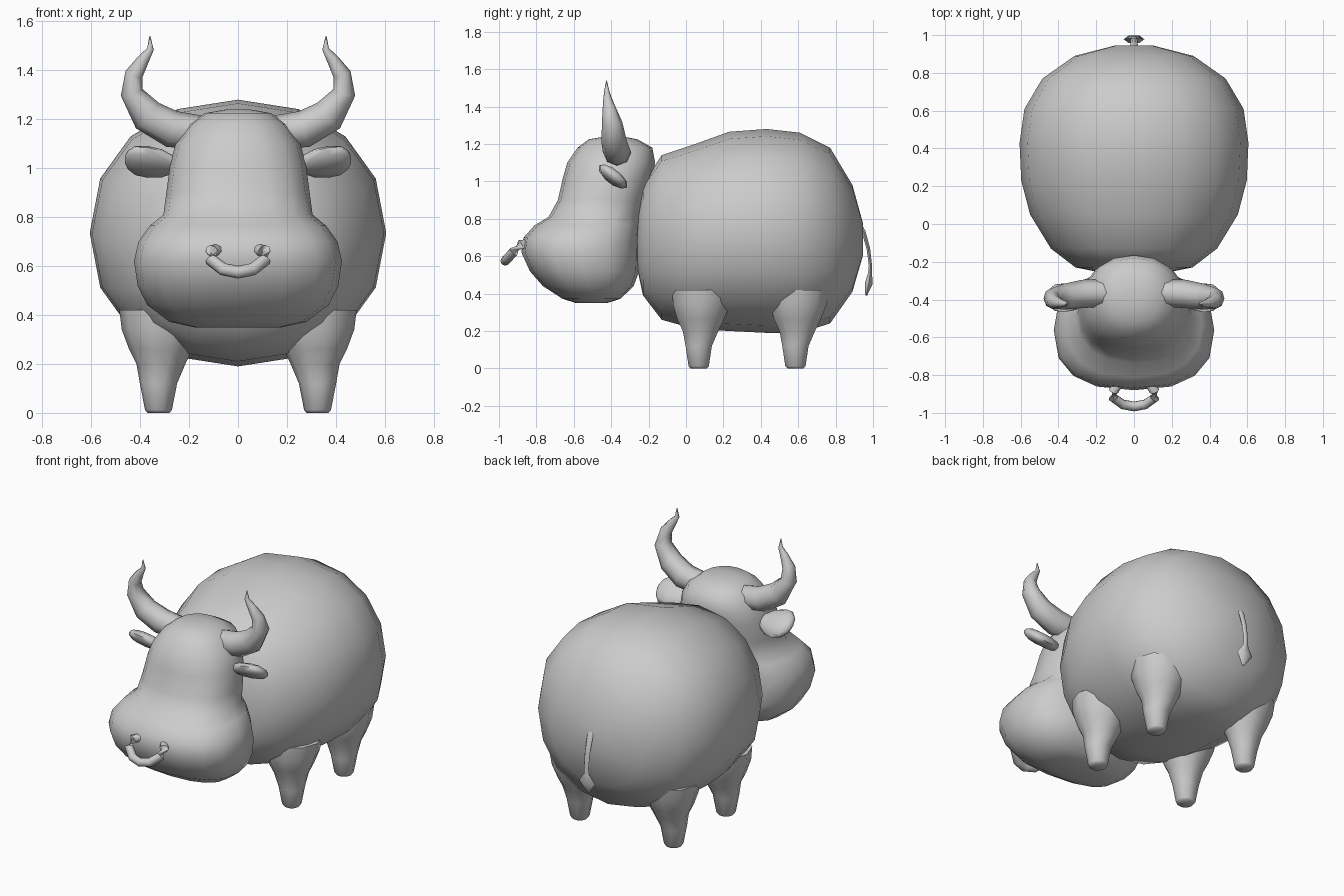
import bpy, bmesh
from math import cos, sin, pi, radians
from mathutils import Vector as V

X, Y, Z = V((1, 0, 0)), V((0, 1, 0)), V((0, 0, 1))


def ring(c, u, v, n=12, e=2.0):
    """Superellipse section around c with half axes u and v."""
    pts = []
    for i in range(n):
        a = 2 * pi * i / n
        s, t = [(abs(q) ** (2 / e) if abs(q) > 1e-6 else 0) * (1 if q > 0 else -1)
                for q in (cos(a), sin(a))]
        pts.append(V(c) + u * s + v * t)
    return pts


def loft(name, rings, side=1, angle=70):
    """Skin a list of sections, close both ends; side=-1 mirrors in x."""
    bm = bmesh.new()
    rows = [[bm.verts.new((p.x * side, p.y, p.z)) for p in r] for r in rings]
    n = len(rows[0])
    for a, b in zip(rows, rows[1:]):
        for i in range(n):
            j = (i + 1) % n
            bm.faces.new((a[i], a[j], b[j], b[i]))
    bm.faces.new(rows[0])
    bm.faces.new(rows[-1])
    bmesh.ops.recalc_face_normals(bm, faces=bm.faces)
    me = bpy.data.meshes.new(name)
    bm.to_mesh(me)
    bm.free()
    ob = bpy.data.objects.new(name, me)
    bpy.context.collection.objects.link(ob)
    bpy.context.view_layer.objects.active = ob
    bpy.ops.object.select_all(action='DESELECT')
    ob.select_set(True)
    bpy.ops.object.shade_smooth_by_angle(angle=radians(angle))
    return ob


def sweep(path, ref, n=8, e=2.0):
    """Sections (x, y, z, half width along ref, half depth) across a path."""
    pts = [V(p[:3]) for p in path]
    out = []
    for i, p in enumerate(path):
        t = (pts[min(i + 1, len(pts) - 1)] - pts[max(i - 1, 0)]).normalized()
        u = (ref - t * ref.dot(t)).normalized()
        out.append(ring(pts[i], u * p[3], t.cross(u) * p[4], n, e))
    return out


# Barrel body: y, half width, top, bottom
body = [(-.262, .15, .82, .54), (-.23, .31, .99, .39), (-.13, .44, 1.14, .26),
        (.05, .55, 1.20, .21), (.23, .597, 1.265, .20), (.43, .606, 1.28, .19),
        (.61, .58, 1.26, .19), (.77, .485, 1.18, .24), (.89, .315, .98, .41),
        (.945, .1, .78, .6)]
loft("body", [ring((0, y, (t + b) / 2), X * w, Z * (t - b) / 2, 16, 2.15)
              for y, w, t, b in body])

# Head with broad muzzle: z, half width, front y, back y, squareness
head = [(.35, .18, -.59, -.42, 2.3), (.372, .28, -.66, -.35, 2.4),
        (.44, .37, -.765, -.28, 2.5), (.52, .41, -.835, -.25, 2.5),
        (.62, .425, -.88, -.245, 2.5), (.70, .407, -.868, -.245, 2.5),
        (.765, .36, -.81, -.24, 2.5), (.81, .305, -.735, -.235, 2.4),
        (.90, .293, -.685, -.215, 2.4), (1.02, .277, -.658, -.18, 2.3),
        (1.10, .255, -.635, -.165, 2.2), (1.18, .2, -.58, -.18, 2.2),
        (1.225, .135, -.52, -.26, 2.1), (1.24, .05, -.43, -.34, 2)]
loft("head", [ring((0, (f + b) / 2, z), X * w, Y * (b - f) / 2, 16, e)
              for z, w, f, b, e in head])

# Paired parts
horn = [(.15, -.365, 1.145, .072, .07), (.27, -.37, 1.16, .075, .076),
        (.37, -.385, 1.215, .068, .07), (.435, -.395, 1.31, .055, .046),
        (.425, -.41, 1.385, .037, .037), (.385, -.42, 1.447, .022, .024),
        (.358, -.424, 1.487, .013, .014), (.36, -.425, 1.54, .002, .002)]
ear = [(.22, .03, .02), (.27, .05, .03), (.31, .082, .036), (.37, .096, .038),
       (.42, .088, .034), (.45, .055, .024), (.462, .02, .01)]
slant, thick = V((0, -.79, .61)), V((0, .61, .79))
leg = [(0, .045, .045, 0), (.012, .055, .057, 0), (.12, .076, .074, 0),
       (.2, .1, .1, .01), (.26, .13, .13, .01), (.34, .165, .16, .015),
       (.42, .18, .17, .02)]
for side, tag in ((1, "left"), (-1, "right")):
    loft(tag + "_horn", sweep(horn, Y), side)
    loft(tag + "_ear", [ring((x, -.39, 1.025 + (x - .36) * .1), slant * w, thick * d, 10)
                        for x, w, d in ear], side)
    for part, y0 in (("front", .068), ("rear", .585)):
        loft(f"{part}_{tag}_leg",
             [ring((.325 - o, y0 + o, z), X * a, Y * b, 10) for z, a, b, o in leg], side)

# Nose ring: half path mirrored into an open loop
half = [(0, -.966, .575), (.06, -.955, .587), (.11, -.92, .625),
        (.108, -.885, .662), (.08, -.84, .665)]
loop = [(-x, y, z) for x, y, z in half[:0:-1]] + half
loft("nose_ring", sweep([p + (.026, .026) for p in loop], V((0, .64, -.77)).cross(X)))

# Tail with a diamond tuft
tail = [(0, .91, .80, .018, .012), (0, .95, .73, .02, .012), (0, .975, .64, .018, .011),
        (0, .986, .55, .016, .01), (0, .984, .51, .018, .012),
        (0, .978, .455, .055, .024), (0, .963, .39, .008, .006)]
loft("tail", sweep(tail, X, 6), angle=50)
